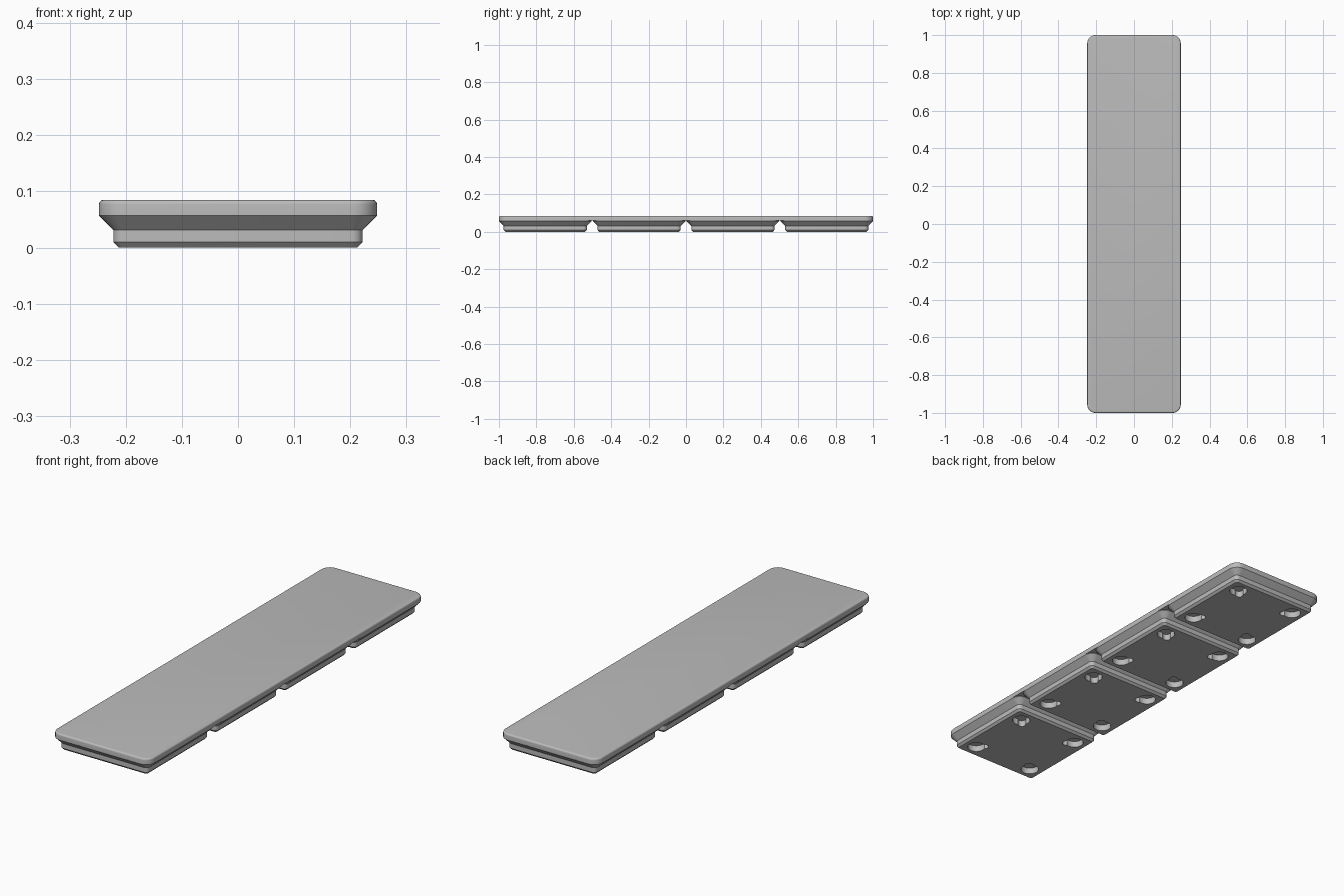
import bpy, bmesh
from math import sin, cos, pi, asin

if "Cube" in bpy.data.objects:
    bpy.data.objects.remove(bpy.data.objects["Cube"], do_unlink=True)

HALF = 0.2478      # half width of one unit
PITCH = 0.5015     # spacing between units
SEAM = 0.0597      # where feet meet the slab
TOP = 0.085

grey = bpy.data.materials.new("plain_grey")
grey.use_nodes = True
colour = (0.5, 0.5, 0.5, 1)
grey.diffuse_color = colour
grey.node_tree.nodes["Principled BSDF"].inputs["Base Color"].default_value = colour


def rounded_rect(hx, hy, r, z, steps=8):
    points = []
    for q, (sx, sy) in enumerate([(1, 1), (-1, 1), (-1, -1), (1, -1)]):
        for i in range(steps + 1):
            a = (q + i / steps) * pi / 2
            points.append((sx * (hx - r) + r * cos(a), sy * (hy - r) + r * sin(a), z))
    return points


def loft(bm, rings):
    """Skin a stack of matching outlines into a closed solid."""
    loops = [[bm.verts.new(p) for p in ring] for ring in rings]
    n = len(loops[0])
    for low, high in zip(loops, loops[1:]):
        for i in range(n):
            j = (i + 1) % n
            bm.faces.new((low[i], low[j], high[j], high[i]))
    bm.faces.new(loops[0][::-1])
    bm.faces.new(loops[-1])


def make_object(name, stacks):
    bm = bmesh.new()
    for rings in stacks:
        loft(bm, rings)
    bmesh.ops.recalc_face_normals(bm, faces=bm.faces)
    mesh = bpy.data.meshes.new(name)
    bm.to_mesh(mesh)
    bm.free()
    mesh.materials.append(grey)
    obj = bpy.data.objects.new(name, mesh)
    bpy.context.collection.objects.link(obj)
    return obj


def activate(obj):
    bpy.ops.object.select_all(action='DESELECT')
    obj.select_set(True)
    bpy.context.view_layer.objects.active = obj


def keyhole(cx, cy, turn, z, r=0.0388, tab=0.0179, reach=0.036):
    """Round pocket outline with a rounded tab pointing along the turn angle."""
    a = asin(tab / r)
    flat = [(r * cos(t), r * sin(t))
            for t in (a + (2 * pi - 2 * a) * i / 32 for i in range(33))]
    flat += [(reach + tab * cos(t), tab * sin(t))
             for t in (-pi / 2 + pi * i / 10 for i in range(11))]
    c, s = cos(turn), sin(turn)
    return [(cx + x * c - y * s, cy + x * s + y * c, z) for x, y in flat]


# Stepped foot
profile = [(0.2127, 0.0096, 0), (0.2222, 0.0191, 0.0098), (0.2222, 0.0191, 0.0315),
           (HALF, 0.0448, 0.0572), (HALF, 0.0448, SEAM)]
foot = make_object("foot_1", [[rounded_rect(h, h, r, z) for h, r, z in profile]])

# Four magnet pockets with tabs towards the foot centre
pockets = []
for k in range(4):
    a = pi / 4 + k * pi / 2
    d = 0.155 * 2 ** 0.5
    pockets.append([keyhole(d * cos(a), d * sin(a), a + pi, z) for z in (-0.02, 0.0287)])
cutter = make_object("pocket_cutter", pockets)
cutter.hide_render = True
cut = foot.modifiers.new("pockets", 'BOOLEAN')
cut.operation = 'DIFFERENCE'
cut.solver = 'EXACT'
cut.object = cutter
activate(foot)
bpy.ops.object.modifier_apply(modifier=cut.name)
bpy.data.objects.remove(cutter, do_unlink=True)
bpy.ops.object.shade_smooth_by_angle()

# Repeat the foot along the length
foot.location.y = -1.5 * PITCH
for i in range(1, 4):
    copy = foot.copy()
    copy.name = f"foot_{i + 1}"
    copy.location.y = (i - 1.5) * PITCH
    bpy.context.collection.objects.link(copy)

# Top slab with a softened upper edge
fillet = 0.008
rings = [rounded_rect(HALF, 1, 0.0448, SEAM)]
for i in range(6):
    a = i / 5 * pi / 2
    inset = fillet * (1 - cos(a))
    rings.append(rounded_rect(HALF - inset, 1 - inset, 0.0448 - inset,
                              TOP - fillet + fillet * sin(a)))
slab = make_object("top_slab", [rings])
activate(slab)
bpy.ops.object.shade_smooth_by_angle()
